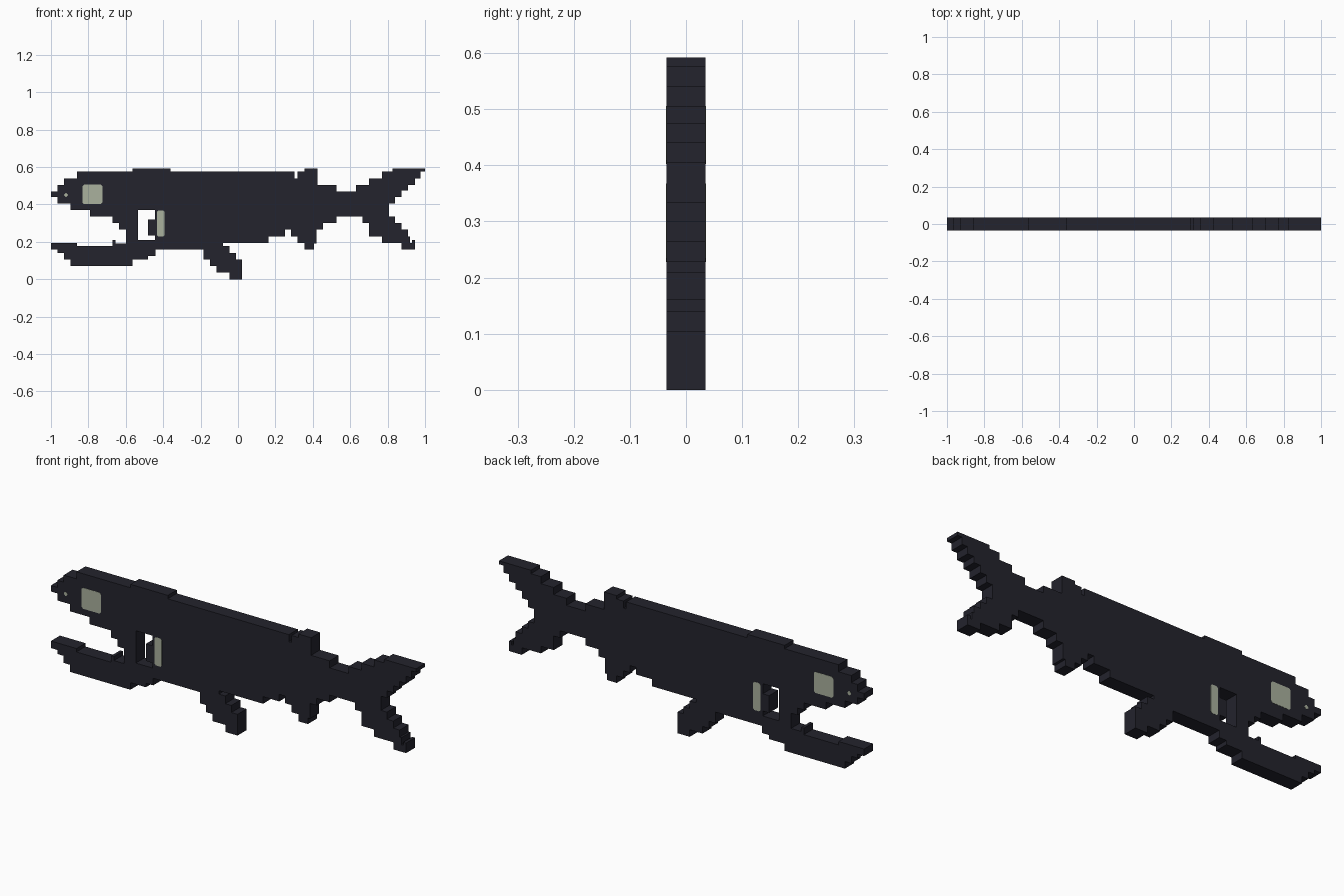
import bpy
import bmesh

if "Cube" in bpy.data.objects:
    bpy.data.objects.remove(bpy.data.objects["Cube"], do_unlink=True)

HALF = 0.035  # half thickness of the flat fish


def material(name, rgb):
    m = bpy.data.materials.new(name)
    m.use_nodes = True
    m.diffuse_color = (*rgb, 1)
    bsdf = m.node_tree.nodes["Principled BSDF"]
    bsdf.inputs["Base Color"].default_value = (*rgb, 1)
    bsdf.inputs["Roughness"].default_value = 0.8
    return m


DARK = material("dark navy", (0.017, 0.017, 0.026))
PALE = material("pale sage", (0.40, 0.44, 0.34))


def extrude_outline(name, pts, y0, y1, mat):
    """Extrude an (x, z) outline from y0 to y1."""
    bm = bmesh.new()
    face = bm.faces.new([bm.verts.new((x, y0, z)) for x, z in pts])
    new = bmesh.ops.extrude_face_region(bm, geom=[face])["geom"]
    verts = [g for g in new if isinstance(g, bmesh.types.BMVert)]
    bmesh.ops.translate(bm, vec=(0, y1 - y0, 0), verts=verts)
    bmesh.ops.recalc_face_normals(bm, faces=bm.faces)
    mesh = bpy.data.meshes.new(name)
    bm.to_mesh(mesh)
    bm.free()
    mesh.materials.append(mat)
    obj = bpy.data.objects.new(name, mesh)
    bpy.context.collection.objects.link(obj)
    return obj


def stepped(name, cols, end):
    """Stepped slab; each column is (x start, bottom z, top z)."""
    ends = [c[0] for c in cols[1:]] + [end]
    low, high = [], []
    for (x0, lo, hi), x1 in zip(cols, ends):
        for side, z in ((low, lo), (high, hi)):
            if side and abs(side[-1][1] - z) < 1e-6:
                side[-1] = (x1, z)
            else:
                side += [(x0, z), (x1, z)]
    return extrude_outline(name, low + high[::-1], -HALF, HALF, DARK)


def plates(name, pts):
    """Thin pale plate on each side of the fish."""
    for side, s in (("front", -1), ("back", 1)):
        extrude_outline(f"{name}_{side}", pts, s * (HALF - 0.003), s * (HALF + 0.001), PALE)


def rounded(x0, x1, z0, z1, c):
    return [(x0 + c, z0), (x1 - c, z0), (x1, z0 + c), (x1, z1 - c),
            (x1 - c, z1), (x0 + c, z1), (x0, z1 - c), (x0, z0 + c)]


# Head, from the snout to the gill gap
stepped("head", [
    (-1.0, 0.44, 0.47), (-0.965, 0.405, 0.505), (-0.93, 0.405, 0.54),
    (-0.895, 0.37, 0.54), (-0.86, 0.37, 0.575), (-0.79, 0.335, 0.575),
    (-0.67, 0.30, 0.575), (-0.635, 0.265, 0.575), (-0.60, 0.19, 0.575),
    (-0.535, 0.37, 0.575)], -0.445)

# Lower jaw and its hinge
stepped("lower_jaw", [
    (-1.0, 0.16, 0.195), (-0.965, 0.14, 0.195), (-0.93, 0.105, 0.195),
    (-0.895, 0.07, 0.195), (-0.86, 0.07, 0.178), (-0.67, 0.07, 0.21),
    (-0.655, 0.07, 0.19), (-0.565, 0.105, 0.19), (-0.535, 0.105, 0.21),
    (-0.48, 0.125, 0.21)], -0.445)

# Tab reaching into the gill gap
stepped("gill_tab", [(-0.48, 0.235, 0.32)], -0.445)

# Trunk, tapering to the tail stalk
stepped("trunk", [
    (-0.445, 0.16, 0.575), (-0.08, 0.195, 0.575), (0.162, 0.23, 0.575),
    (0.25, 0.265, 0.575), (0.303, 0.265, 0.54), (0.425, 0.265, 0.505),
    (0.455, 0.30, 0.505), (0.527, 0.335, 0.47)], 0.63)

# Fins on the back and belly
stepped("jaw_corner", [(-0.445, 0.125, 0.16)], -0.44)
stepped("back_ridge", [(-0.565, 0.575, 0.592)], -0.36)
stepped("dorsal_fin", [(0.318, 0.54, 0.575), (0.355, 0.54, 0.592)], 0.425)
stepped("anal_fin", [(0.283, 0.23, 0.265), (0.318, 0.195, 0.265),
                     (0.355, 0.16, 0.265), (0.407, 0.19, 0.265)], 0.42)
stepped("pectoral_fin", [
    (-0.185, 0.105, 0.16), (-0.15, 0.07, 0.16), (-0.115, 0.035, 0.16),
    (-0.08, 0.035, 0.178), (-0.045, 0.0, 0.14), (-0.012, 0.0, 0.105)], 0.022)

# Forked tail
stepped("tail_base", [
    (0.63, 0.335, 0.505), (0.665, 0.30, 0.505), (0.70, 0.23, 0.54),
    (0.77, 0.195, 0.575)], 0.805)
stepped("tail_upper_lobe", [
    (0.805, 0.405, 0.575), (0.825, 0.405, 0.592), (0.84, 0.44, 0.592),
    (0.875, 0.475, 0.592), (0.91, 0.505, 0.592), (0.945, 0.54, 0.592),
    (0.975, 0.575, 0.592)], 1.0)
stepped("tail_middle", [(0.805, 0.335, 0.405)], 0.808)
stepped("tail_lower_lobe", [
    (0.805, 0.195, 0.335), (0.84, 0.195, 0.30), (0.875, 0.16, 0.265),
    (0.91, 0.16, 0.23), (0.92, 0.16, 0.195), (0.93, 0.16, 0.21)], 0.945)

# Pale eye, gill stripe and nostril on both sides
plates("eye", rounded(-0.832, -0.725, 0.402, 0.506, 0.008))
plates("gill_stripe", rounded(-0.432, -0.393, 0.228, 0.368, 0.007))
plates("nostril", rounded(-0.929, -0.909, 0.44, 0.46, 0.008))
